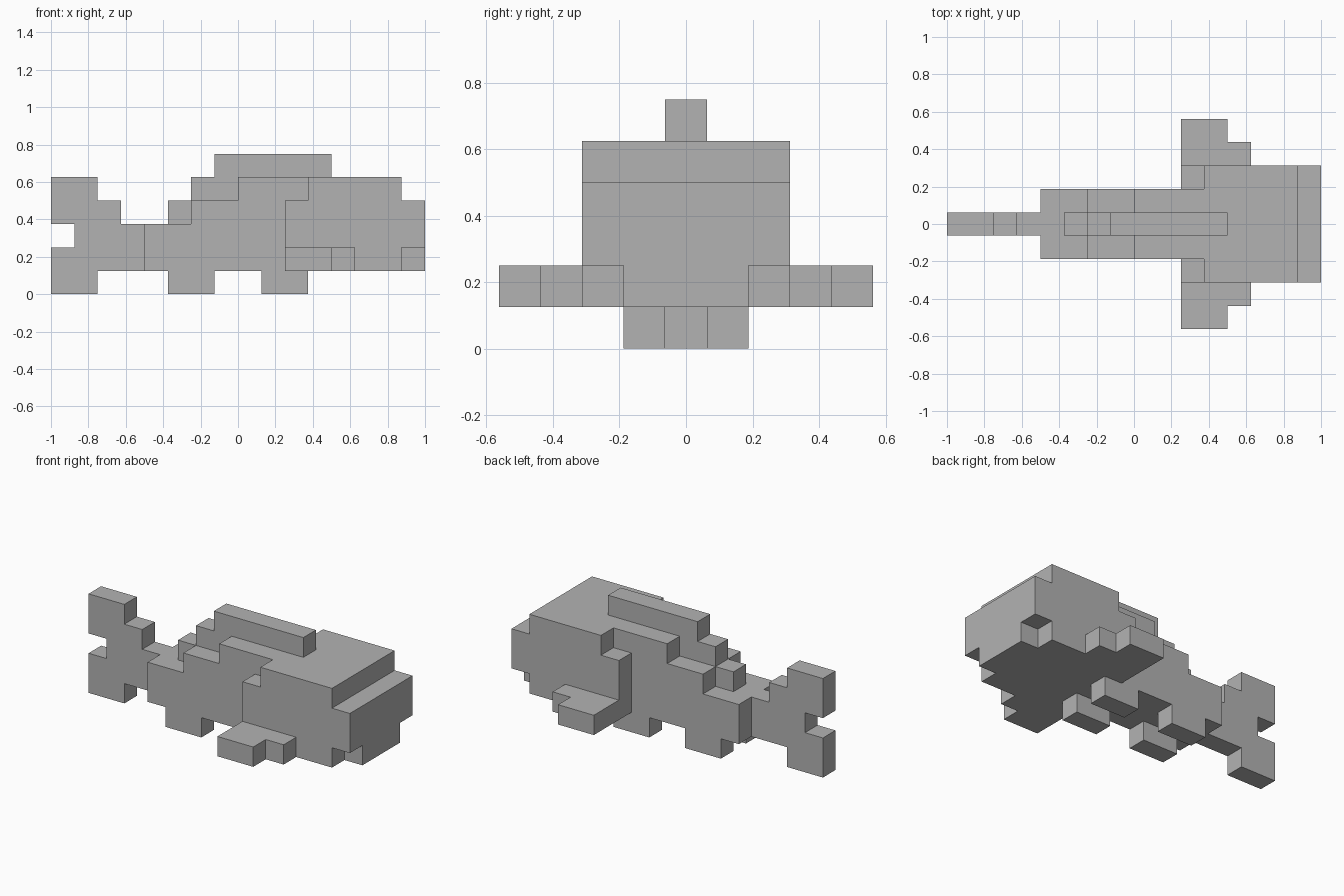
import bpy
import bmesh
from mathutils import Vector

UNIT = 0.125  # size of one block

default_cube = bpy.data.objects.get("Cube")
if default_cube:
    bpy.data.objects.remove(default_cube, do_unlink=True)

grey = bpy.data.materials.new("plain_grey")
grey.use_nodes = True
colour = (0.45, 0.45, 0.45, 1)
grey.diffuse_color = colour
grey.node_tree.nodes["Principled BSDF"].inputs["Base Color"].default_value = colour


def extrude(name, profile, low, high, axis):
    """Solid from a block-unit outline: (x, z) along y, or (x, y) along z."""
    bm = bmesh.new()
    place = (lambda a, b: (a, low, b)) if axis == "y" else (lambda a, b: (a, b, low))
    face = bm.faces.new([bm.verts.new(Vector(place(a, b)) * UNIT) for a, b in profile])
    result = bmesh.ops.extrude_face_region(bm, geom=[face], use_keep_orig=True)
    moved = [g for g in result["geom"] if isinstance(g, bmesh.types.BMVert)]
    step = (high - low) * UNIT
    bmesh.ops.translate(bm, verts=moved, vec=(0, step, 0) if axis == "y" else (0, 0, step))
    bmesh.ops.recalc_face_normals(bm, faces=bm.faces)
    mesh = bpy.data.meshes.new(name)
    bm.to_mesh(mesh)
    bm.free()
    mesh.materials.append(grey)
    obj = bpy.data.objects.new(name, mesh)
    bpy.context.collection.objects.link(obj)
    return obj


# Stepped body, rising towards the head
extrude("body", [(-4, 1), (2, 1), (2, 4), (3, 4), (3, 5), (0, 5), (0, 4),
                 (-2, 4), (-2, 3), (-4, 3)], -1.5, 1.5, "y")

# Wide head with a stepped snout, above a jaw with notched front corners
extrude("head", [(2, 2), (8, 2), (8, 4), (7, 4), (7, 5), (3, 5), (3, 4), (2, 4)],
        -2.5, 2.5, "y")
extrude("jaw", [(2, -2.5), (7, -2.5), (7, -1.5), (8, -1.5), (8, 1.5),
                (7, 1.5), (7, 2.5), (2, 2.5)], 1, 2, "z")

# Thin dorsal fin, set into the body
extrude("dorsal_fin", [(-3, 3), (-3, 4), (-2, 4), (-2, 5), (-1, 5), (-1, 6),
                       (4, 6), (4, 5), (0, 5), (0, 3)], -0.5, 0.5, "y")

# Forked tail
extrude("tail_fin", [(-4, 1), (-4, 3), (-5, 3), (-5, 4), (-6, 4), (-6, 5), (-8, 5),
                     (-8, 3), (-7, 3), (-7, 2), (-8, 2), (-8, 0), (-6, 0), (-6, 1)],
        -0.5, 0.5, "y")

# Paired side fins and belly fins
for side, s in (("left", 1), ("right", -1)):
    outline = [(2, 2.5), (5, 2.5), (5, 3.5), (4, 3.5), (4, 4.5), (2, 4.5)]
    extrude("side_fin_" + side, [(x, s * y) for x, y in outline], 1, 2, "z")
    for place, x in (("front", 1), ("rear", -3)):
        extrude(f"belly_fin_{place}_{side}", [(x, 0), (x + 2, 0), (x + 2, 1), (x, 1)],
                s * 0.5, s * 1.5, "y")
